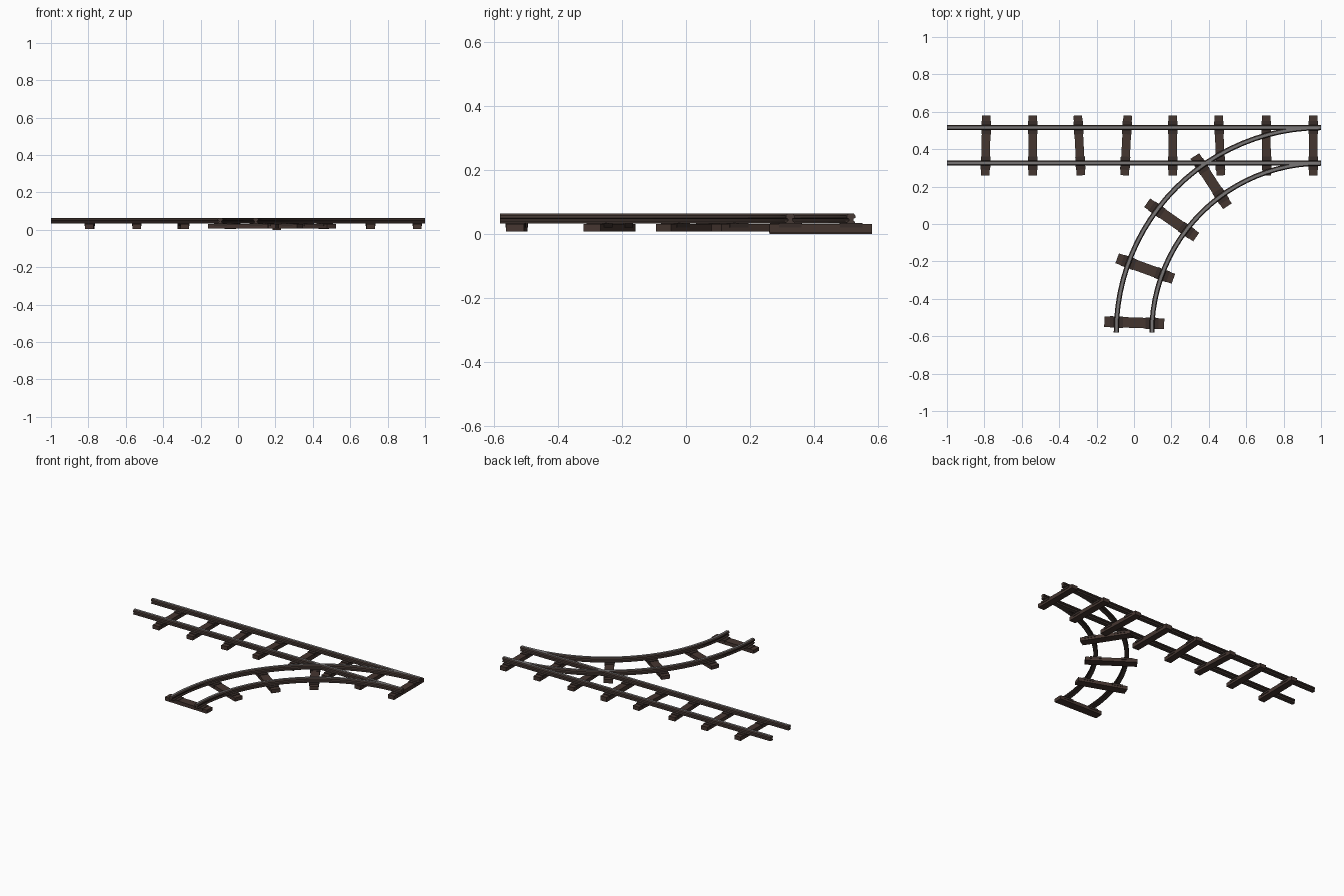
import bpy, bmesh, math
from mathutils import Vector, Matrix

if "Cube" in bpy.data.objects:
    bpy.data.objects.remove(bpy.data.objects["Cube"])


def material(name, rgb):
    m = bpy.data.materials.new(name)
    m.diffuse_color = (*rgb, 1)
    m.use_nodes = True
    m.node_tree.nodes["Principled BSDF"].inputs["Base Color"].default_value = m.diffuse_color
    return m


RUST = material("rusty rail", (0.062, 0.042, 0.035))
STEEL = material("worn steel", (0.19, 0.18, 0.18))
WOOD = material("dark wood", (0.060, 0.037, 0.030))
PLATE = material("dark iron plate", (0.040, 0.027, 0.023))

GAUGE = 0.095                      # half the distance between rails
TRACK_Y = 0.42
CENTRE = Vector((1.0, -0.58, 0))   # centre of the curved track
RADIUS = 1.0

# Rail cross-section (sideways, up): foot, web, head, worn top
HALF = [(0.013, 0.033), (0.013, 0.037), (0.007, 0.041), (0.007, 0.047),
        (0.0135, 0.050), (0.0135, 0.057), (0.008, 0.064)]
PROFILE = HALF + [(-a, z) for a, z in reversed(HALF)]


def finish(bm, name, mats):
    bmesh.ops.recalc_face_normals(bm, faces=bm.faces[:])
    me = bpy.data.meshes.new(name)
    bm.to_mesh(me)
    bm.free()
    ob = bpy.data.objects.new(name, me)
    bpy.context.collection.objects.link(ob)
    for m in mats:
        me.materials.append(m)
    return ob


def rail(name, path):
    """Sweep the rail profile along (point, sideways direction) pairs."""
    bm = bmesh.new()
    rings = [[bm.verts.new(p + s * a + Vector((0, 0, z))) for a, z in PROFILE]
             for p, s in path]
    n = len(PROFILE)
    for r0, r1 in zip(rings, rings[1:]):
        for i in range(n):
            j = (i + 1) % n
            f = bm.faces.new((r0[i], r0[j], r1[j], r1[i]))
            f.material_index = 1 if i == len(HALF) - 1 else 0
    bm.faces.new(rings[0])
    bm.faces.new(rings[-1])
    ob = finish(bm, name, [RUST, STEEL])
    bpy.ops.object.select_all(action='DESELECT')
    ob.select_set(True)
    bpy.context.view_layer.objects.active = ob
    bpy.ops.object.shade_smooth_by_angle(angle=math.radians(20))


def add_box(bm, size, centre, mat):
    r = bmesh.ops.create_cube(
        bm, size=1, matrix=Matrix.Translation(centre) @ Matrix.Diagonal((*size, 1)))
    for f in {f for v in r["verts"] for f in v.link_faces}:
        f.material_index = mat


def tie(name, x, y, angle, width, bottom):
    """Sleeper lying along its local x, with an iron plate under each rail."""
    top = 0.031
    bm = bmesh.new()
    add_box(bm, (0.32, width, top - bottom), (0, 0, (top + bottom) / 2), 0)
    for s in (-1, 1):
        add_box(bm, (0.07, width + 0.005, 0.014), (s * GAUGE, 0, 0.027), 1)
    bm.transform(Matrix.Translation((x, y, 0)) @ Matrix.Rotation(math.radians(angle), 4, 'Z'))
    finish(bm, name, [WOOD, PLATE])


# Rails: straight pair and curved pair
for side, s in (("outer", 1), ("inner", -1)):
    y = TRACK_Y + s * GAUGE
    rail(f"straight_rail_{side}",
         [(Vector((x, y, 0)), Vector((0, 1, 0))) for x in (-1, 1)])
    path = []
    for i in range(25):
        t = math.radians(90 + 90 * i / 24)
        d = Vector((math.cos(t), math.sin(t), 0))
        path.append((CENTRE + d * (RADIUS + s * GAUGE), d))
    rail(f"curved_rail_{side}", path)

# Straight ties, each a little crooked
skew = [-1, 0, 3, -3, 0, 2, 0.5, 0]
for i, k in enumerate(skew):
    tie(f"straight_tie_{i + 1}", -0.792 + 0.25 * i, TRACK_Y, 90 + k, 0.046,
        0.0 if i == 4 else 0.005)

# Curved ties fan out around the curve centre
for i, k in enumerate((-3, 2, 0, 1)):
    a = 126 + 17 * i
    t = math.radians(a)
    tie(f"curved_tie_{i + 1}", CENTRE.x + RADIUS * math.cos(t),
        CENTRE.y + RADIUS * math.sin(t), a + k, 0.056, 0.007)
